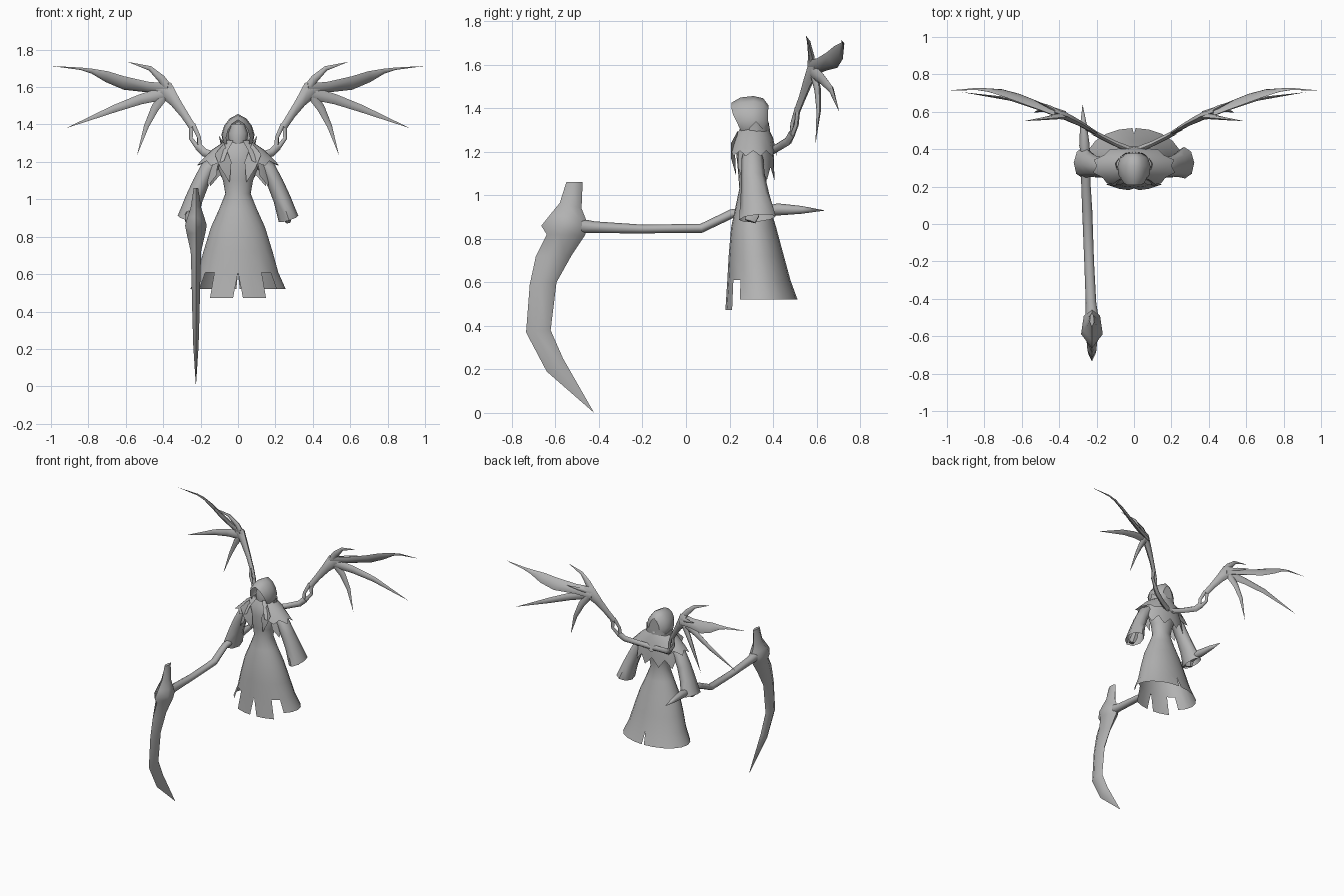
import bpy, bmesh, math
from mathutils import Vector

grey = bpy.data.materials.new("stone_grey")
grey.diffuse_color = (0.45, 0.45, 0.45, 1)


def make(name, verts, faces, mirror=False, angle=60):
    """Mesh object from points and faces, smooth shaded, optionally mirrored in x."""
    me = bpy.data.meshes.new(name)
    me.from_pydata([tuple(v) for v in verts], [], faces)
    bm = bmesh.new()
    bm.from_mesh(me)
    bmesh.ops.remove_doubles(bm, verts=bm.verts, dist=0.0005)
    bmesh.ops.recalc_face_normals(bm, faces=bm.faces)
    bm.to_mesh(me)
    bm.free()
    me.materials.append(grey)
    ob = bpy.data.objects.new(name, me)
    bpy.context.collection.objects.link(ob)
    bpy.ops.object.select_all(action='DESELECT')
    ob.select_set(True)
    bpy.context.view_layer.objects.active = ob
    bpy.ops.object.shade_smooth_by_angle(angle=math.radians(angle))
    if mirror:
        ob.modifiers.new("Mirror", 'MIRROR').use_mirror_merge = False
    return ob


def loft(name, rings, closed=True, caps=True, **kw):
    """Skin a list of equal-length rings."""
    n = len(rings[0])
    verts = [p for r in rings for p in r]
    faces = []
    for i in range(len(rings) - 1):
        for j in range(n if closed else n - 1):
            k = (j + 1) % n
            faces.append((i*n + j, i*n + k, (i+1)*n + k, (i+1)*n + j))
    if caps and closed:
        faces.append(tuple(range(n)))
        faces.append(tuple(range(len(verts) - n, len(verts))))
    return make(name, verts, faces, **kw)


def sweep(name, path, normal=(0, 1, 0), sides=6, **kw):
    """Tube along (x, y, z, half_width, half_thickness) points; thickness lies along normal."""
    pts = [Vector(p[:3]) for p in path]
    rings = []
    for i, p in enumerate(path):
        t = (pts[min(i + 1, len(pts) - 1)] - pts[max(i - 1, 0)]).normalized()
        u = t.cross(Vector(normal)).normalized()
        v = u.cross(t)
        rings.append([pts[i] + u*p[3]*math.cos(a) + v*p[4]*math.sin(a)
                      for a in (2*math.pi*k/sides for k in range(sides))])
    return loft(name, rings, **kw)


def oval(deg, z, rx, yf, yb):
    """Point on a horizontal oval; 0 degrees faces the front."""
    a = math.radians(deg)
    return Vector((rx*math.sin(a), (yf + yb)/2 - (yb - yf)/2*math.cos(a), z))


# Robe from neck to skirt, ending in flaps: gaps beside the front panels, slits front and back
N = 20
STEP = 360 / N
body = [(1.32, .055, .27, .36), (1.27, .10, .24, .39), (1.2, .12, .23, .39),
        (1.1, .08, .24, .375), (1.03, .068, .245, .365), (.95, .10, .228, .385),
        (.85, .145, .207, .415), (.72, .185, .196, .45), (.61, .215, .19, .48)]
verts, faces = [], []
for j in range(N):
    a, b = j*STEP, (j + 1)*STEP
    quads = [[oval(a, *p), oval(b, *p), oval(b, *q), oval(a, *q)]
             for p, q in zip(body, body[1:])]
    mid = min((a + b)/2, 360 - (a + b)/2)
    if not 36 < mid < 54:
        low = (.472 if mid < 36 else .52, .255, .18, .513)
        la = a + {0: 6, 10: 2}.get(j, 0)
        lb = b - {N - 1: 6, 9: 2}.get(j, 0)
        quads.append([oval(a, *body[-1]), oval(b, *body[-1]), oval(lb, *low), oval(la, *low)])
    for quad in quads:
        faces.append(tuple(range(len(verts), len(verts) + 4)))
        verts += quad
make("robe", verts, faces)


def ragged(name, top, middle, edge, drop, start, cols, flare=.018):
    """Cape layer, open at the front, with a zigzag lower edge."""
    rows = [[], [], []]
    for j in range(cols + 1):
        d = start + (360 - 2*start)*j/cols
        tip = j % 2
        rows[0].append(oval(d, *top))
        rows[1].append(oval(d, *middle))
        z, rx, yf, yb = edge
        g = flare*tip
        rows[2].append(oval(d, z - drop*tip, rx + g, yf - g*.3, yb + g*.3))
    loft(name, rows, closed=False, angle=45)


ragged("under_cape", (1.25, .13, .225, .395), (1.17, .165, .215, .405),
       (1.13, .17, .215, .405), .06, 42, 16)
ragged("shoulder_cape", (1.315, .065, .25, .375), (1.265, .14, .215, .40),
       (1.205, .20, .20, .41), .025, 22, 18, .028)
ragged("collar", (1.28, .095, .245, .385), (1.30, .095, .245, .385),
       (1.305, .095, .24, .385), -.035, 70, 8, .008)

# Lapels crossing the chest
make("lapel", [(.075, .24, 1.30), (.125, .207, 1.24), (.095, .207, 1.17), (.045, .23, 1.09),
               (.035, .225, 1.2)], [(0, 1, 2, 4), (2, 3, 4)], mirror=True)

# Hood: arched sections from brim to back, leaning back towards the chin
arch = [(.055, 1.265), (.082, 1.305), (.088, 1.345), (.075, 1.39), (.045, 1.43), (0, 1.45)]
rings = []
for y, s, lift, lean in [(.208, .72, -.014, .06), (.25, .95, -.002, .025), (.31, 1, .002, 0),
                         (.355, .85, 0, 0), (.378, .5, -.012, -.004)]:
    half = [Vector((x*s, y + lean*max(0, 1.41 - z)/.14, 1.34 + (z - 1.34)*(.5 + .5*s) + lift
                    + (.004 if x == 0 else 0))) for x, z in arch]
    rings.append(half + [Vector((-p.x, p.y, p.z)) for p in reversed(half[:-1])])
loft("hood", rings, closed=False)
n = len(rings[-1])
make("hood_back", rings[-1], [tuple(range(n))])

# Shadowed face and neck inside the hood
sweep("face", [(0, .30, 1.26, .04, .035), (0, .295, 1.30, .045, .04),
               (0, .295, 1.35, .055, .042), (0, .30, 1.40, .035, .035)], sides=8)

# Sleeves, flared at the cuff, and hands
sweep("sleeve", [(.11, .305, 1.205, .035, .04), (.16, .305, 1.165, .042, .05),
                 (.2, .308, 1.085, .044, .055), (.236, .317, 1.0, .047, .066),
                 (.27, .328, .895, .055, .085)], sides=8, caps=False, mirror=True)
sweep("hand", [(.25, .32, .97, .02, .025), (.262, .305, .91, .026, .035),
               (.268, .295, .88, .016, .028)], mirror=True)

# Wing arm with a split forearm
WN = (-.33, .94, 0)
sweep("wing_root", [(.015, .395, 1.205, .02, .02), (.10, .43, 1.225, .02, .016),
                    (.18, .47, 1.25, .022, .016), (.215, .488, 1.285, .022, .014)],
      WN, mirror=True)
sweep("wing_inner_bone", [(.205, .485, 1.27, .014, .01), (.208, .49, 1.33, .011, .01),
                          (.24, .51, 1.40, .013, .01)], WN, mirror=True)
sweep("wing_outer_bone", [(.21, .487, 1.27, .014, .01), (.252, .508, 1.325, .011, .01),
                          (.25, .515, 1.40, .014, .01)], WN, mirror=True)
sweep("wing_upper_bone", [(.243, .51, 1.385, .02, .013), (.285, .535, 1.45, .022, .015),
                          (.335, .56, 1.52, .03, .02), (.385, .585, 1.585, .048, .022),
                          (.43, .60, 1.60, .03, .015)], WN, mirror=True)

# Wing claws: tilted long blade, lower two fingers, upper spurs
BLADE_N = (-.33, .94, .6)
claws = {
    "wing_blade": [(.37, .58, 1.585, .04, .018), (.48, .62, 1.60, .034, .016),
                   (.61, .672, 1.622, .043, .013), (.70, .70, 1.655, .036, .01),
                   (.78, .716, 1.685, .016, .007), (.84, .722, 1.698, .008, .005),
                   (1.0, .713, 1.713, 0, 0)],
    "wing_middle_finger": [(.38, .58, 1.57, .035, .016), (.52, .625, 1.535, .027, .014),
                           (.66, .668, 1.485, .02, .01), (.92, .705, 1.38, 0, 0)],
    "wing_lower_finger": [(.385, .585, 1.575, .03, .016), (.445, .605, 1.485, .022, .014),
                          (.49, .61, 1.39, .014, .01), (.54, .595, 1.235, 0, 0)],
    "wing_upper_spur": [(.36, .575, 1.575, .025, .016), (.41, .575, 1.645, .022, .014),
                        (.47, .565, 1.70, .013, .009), (.59, .55, 1.735, 0, 0)],
    "wing_rear_spur": [(.39, .59, 1.59, .02, .014), (.45, .625, 1.61, .012, .01),
                       (.53, .66, 1.63, 0, 0)],
}
for name, path in claws.items():
    sweep(name, path, BLADE_N if name == "wing_blade" else WN, mirror=True)

# Scythe shaft with a pointed butt
sweep("scythe_shaft", [(-.275, .64, .93, 0, 0), (-.27, .53, .933, .018, .018),
                       (-.265, .42, .935, .028, .028), (-.26, .38, .93, .021, .024),
                       (-.257, .21, .915, .021, .025), (-.25, .07, .848, .021, .027),
                       (-.24, -.2, .845, .02, .026), (-.23, -.42, .853, .027, .028),
                       (-.225, -.50, .86, .035, .035)], (1, 0, 0), sides=8)

# Scythe head: (outer y, z, inner y, z, half thickness) sections from top stub to blade tip
sections = [(-.55, 1.06, -.475, 1.06, .012), (-.58, .965, -.48, .94, .028),
            (-.625, .91, -.462, .895, .045), (-.665, .86, -.447, .86, .058),
            (-.64, .82, -.465, .815, .05), (-.69, .72, -.525, .725, .028),
            (-.718, .59, -.595, .60, .024), (-.735, .37, -.622, .38, .019),
            (-.64, .19, -.565, .25, .014), (-.422, .0, -.422, .0, 0)]
rings = []
for yo, zo, yi, zi, t in sections:
    o, i = Vector((-.225, yo, zo)), Vector((-.225, yi, zi))
    side = Vector((t, 0, 0))
    f, b = o.lerp(i, .35), o.lerp(i, .8)
    rings.append([o, f + side, b + side*.75, i, b - side*.75, f - side])
loft("scythe_head", rings, angle=65)
